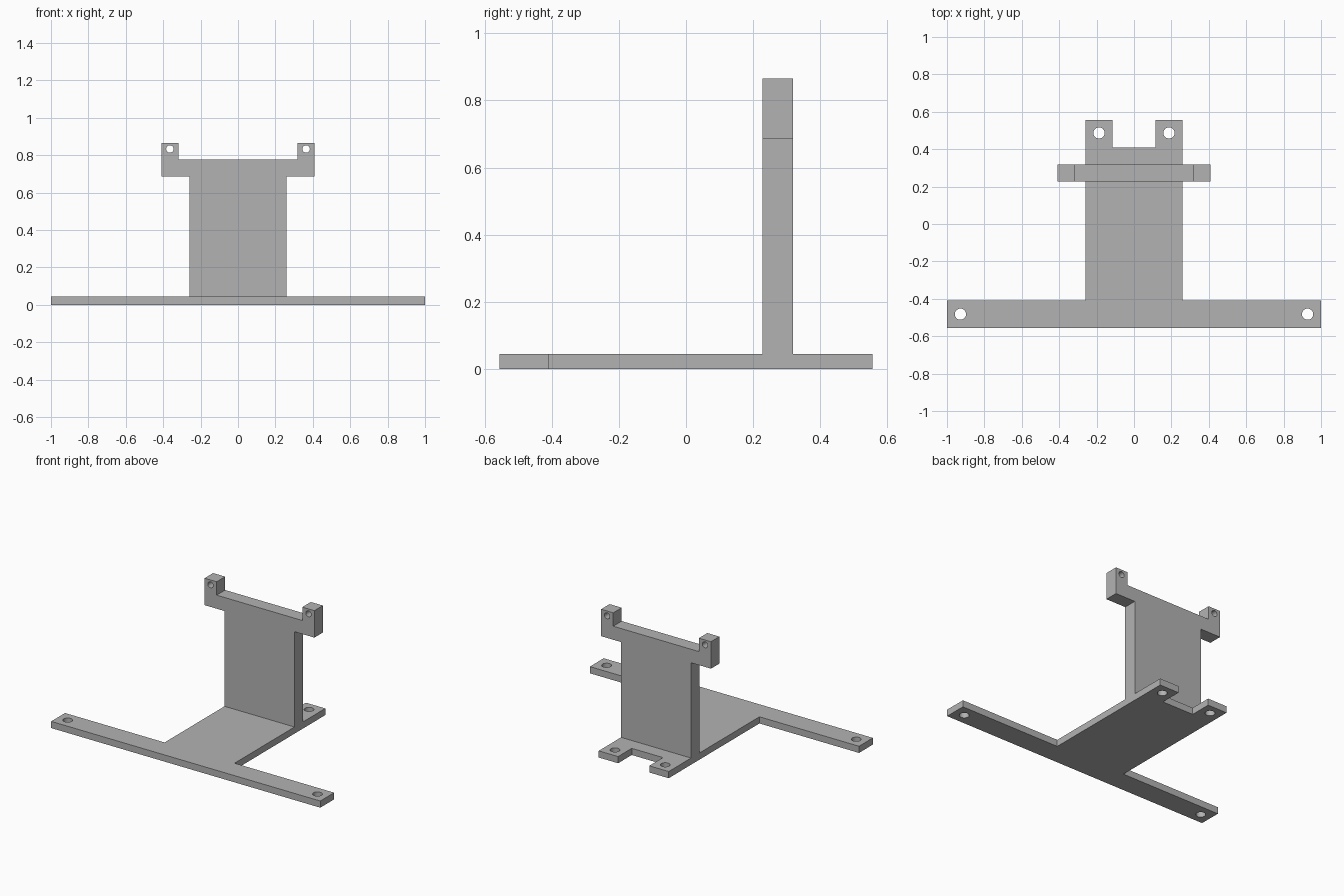
import bpy
import bmesh
from math import pi
from mathutils import Matrix, Vector

if "Cube" in bpy.data.objects:
    bpy.data.objects.remove(bpy.data.objects["Cube"], do_unlink=True)

grey = bpy.data.materials.new("plain grey")
grey.use_nodes = True
colour = (0.45, 0.45, 0.45, 1)
grey.diffuse_color = colour
grey.node_tree.nodes["Principled BSDF"].inputs["Base Color"].default_value = colour

BASE_TOP = 0.045
BACK_FACE, FRONT_FACE = 0.318, 0.228
STAND = Matrix.Rotation(pi / 2, 4, "X")  # turns a flat outline upright


def make_object(name, bm):
    bmesh.ops.recalc_face_normals(bm, faces=bm.faces)
    mesh = bpy.data.meshes.new(name)
    bm.to_mesh(mesh)
    bm.free()
    mesh.materials.append(grey)
    obj = bpy.data.objects.new(name, mesh)
    bpy.context.collection.objects.link(obj)
    return obj


def mirrored_plate(name, half, thickness, matrix):
    """Extrude an outline given by its +x half, mirrored across x = 0."""
    outline = half + [(-x, y) for x, y in reversed(half)]
    bm = bmesh.new()
    face = bm.faces.new([bm.verts.new((x, y, 0)) for x, y in outline])
    made = bmesh.ops.extrude_face_region(bm, geom=[face])["geom"]
    bmesh.ops.translate(bm, vec=(0, 0, thickness),
                        verts=[v for v in made if isinstance(v, bmesh.types.BMVert)])
    bm.transform(matrix)
    return make_object(name, bm)


def combine(target, other, operation):
    """Apply a boolean and discard the second object."""
    mod = target.modifiers.new(operation.title(), "BOOLEAN")
    mod.operation, mod.object, mod.solver = operation, other, "EXACT"
    bpy.context.view_layer.update()
    graph = bpy.context.evaluated_depsgraph_get()
    target.data = bpy.data.meshes.new_from_object(target.evaluated_get(graph))
    target.modifiers.clear()
    bpy.data.objects.remove(other, do_unlink=True)


def drill_pair(target, centre, radius, rotation):
    """Cut a mirrored pair of round holes."""
    for side in (1, -1):
        bm = bmesh.new()
        bmesh.ops.create_cone(bm, cap_ends=True, segments=32, radius1=radius,
                              radius2=radius, depth=0.3)
        spot = Vector((side * centre[0], centre[1], centre[2]))
        bm.transform(Matrix.Translation(spot) @ rotation)
        cutter = make_object("hole_cutter", bm)
        cutter.hide_render = True
        combine(target, cutter, "DIFFERENCE")


# T-shaped base with a notch between the two rear tabs
bracket = mirrored_plate("mounting_bracket", [
    (1, -0.555), (1, -0.408), (0.26, -0.408), (0.26, 0.555),
    (0.116, 0.555), (0.116, 0.41)], BASE_TOP, Matrix.Identity(4))

# Upright panel with raised side ears, rooted inside the base
panel = mirrored_plate("upright_panel", [
    (0.26, 0.02), (0.26, 0.685), (0.408, 0.685), (0.408, 0.866),
    (0.318, 0.866), (0.318, 0.776)], BACK_FACE - FRONT_FACE,
    Matrix.Translation((0, BACK_FACE, 0)) @ STAND)
combine(bracket, panel, "UNION")

# Screw holes in the front bar, rear tabs and ears
drill_pair(bracket, (0.928, -0.482, 0), 0.03, Matrix.Identity(4))
drill_pair(bracket, (0.187, 0.487, 0), 0.03, Matrix.Identity(4))
drill_pair(bracket, (0.364, 0.273, 0.833), 0.02, STAND)

# Smooth hole walls, crisp edges elsewhere
bpy.ops.object.select_all(action="DESELECT")
bracket.select_set(True)
bpy.context.view_layer.objects.active = bracket
bpy.ops.object.shade_smooth_by_angle(angle=pi / 6)
